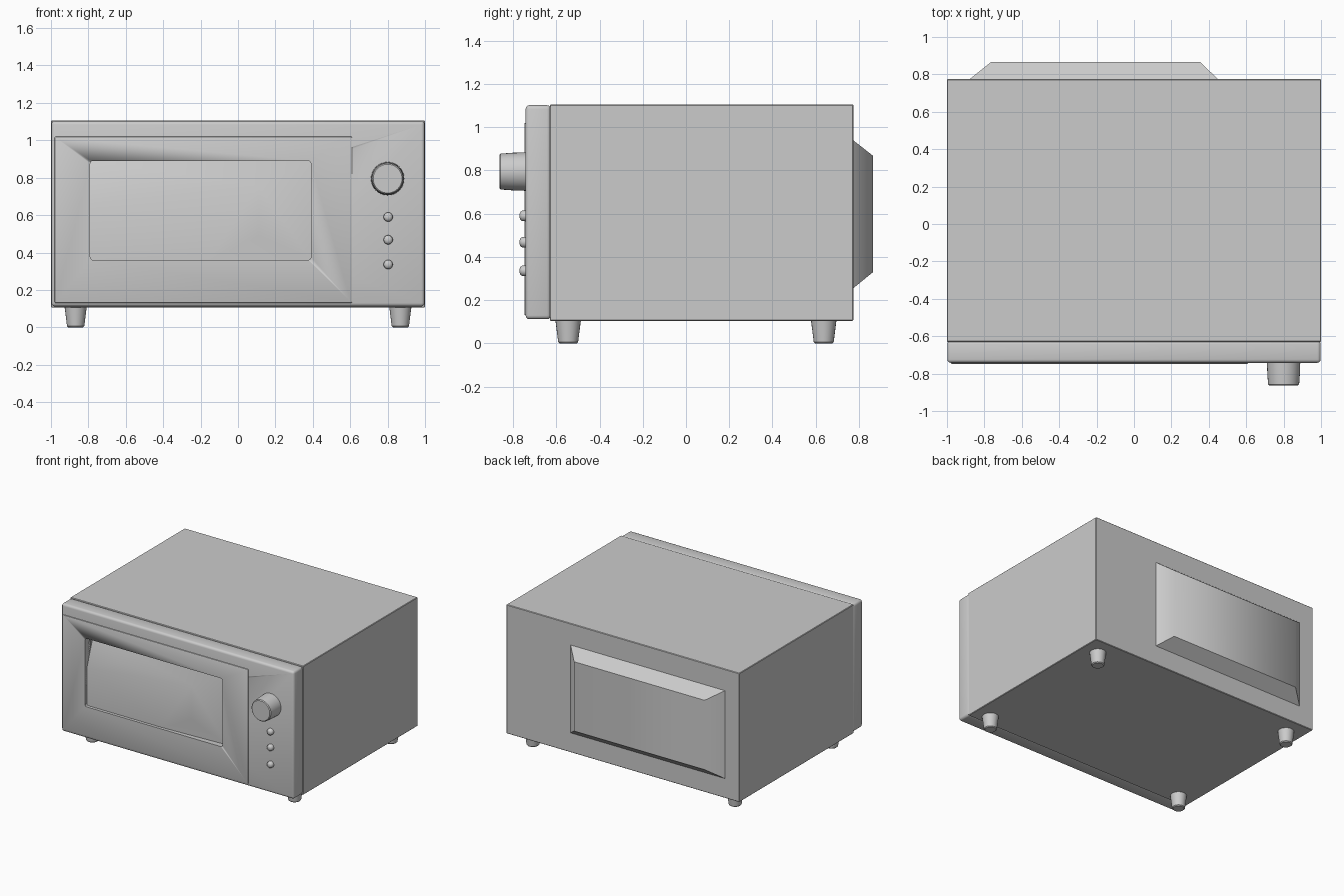
import bpy, bmesh, math

if "Cube" in bpy.data.objects:
    bpy.data.objects.remove(bpy.data.objects["Cube"])

def finish(o, angle=35):
    bpy.ops.object.select_all(action='DESELECT')
    o.select_set(True)
    bpy.context.view_layer.objects.active = o
    bpy.ops.object.shade_smooth_by_angle(angle=math.radians(angle))
    return o

def make(name, verts, faces):
    me = bpy.data.meshes.new(name)
    me.from_pydata(verts, [], faces)
    bm = bmesh.new()
    bm.from_mesh(me)
    bmesh.ops.recalc_face_normals(bm, faces=bm.faces)
    bm.to_mesh(me)
    bm.free()
    o = bpy.data.objects.new(name, me)
    bpy.context.collection.objects.link(o)
    return o

def box(name, x, y, z, bevel=0.0, segments=2):
    v = [(a, b, c) for a in x for b in y for c in z]
    f = [(0, 1, 3, 2), (4, 6, 7, 5), (0, 4, 5, 1), (2, 3, 7, 6), (0, 2, 6, 4), (1, 5, 7, 3)]
    o = make(name, v, f)
    if bevel:
        bm = bmesh.new()
        bm.from_mesh(o.data)
        bmesh.ops.bevel(bm, geom=bm.edges[:], offset=bevel, segments=segments,
                        profile=0.5, affect='EDGES')
        bm.to_mesh(o.data)
        bm.free()
    return finish(o)

def lathe(name, profile, loc, forward=False, n=32):
    """Closed solid from (radius, height) points; forward sends height to -y."""
    v, f = [], []
    for r, h in profile:
        for i in range(n):
            a = 2 * math.pi * i / n
            c, s = r * math.cos(a), r * math.sin(a)
            v.append((c, -h, s) if forward else (c, s, h))
    for k in range(len(profile) - 1):
        for i in range(n):
            j = (i + 1) % n
            f.append((k*n + i, k*n + j, k*n + n + j, k*n + n + i))
    f += [tuple(range(n)), tuple(range(len(v) - n, len(v)))]
    o = make(name, v, f)
    o.location = loc
    return finish(o)

# Main casing, front shell and raised door
box("casing", (-1, 1), (-0.63, 0.775), (0.105, 1.105), 0.004, 1)
shell = box("front_shell", (-0.998, 0.998), (-0.742, -0.625), (0.112, 1.102), 0.018, 3)
door = box("door", (-0.98, 0.61), (-0.748, -0.68), (0.13, 1.02), 0.006, 2)

# Window opening cut through shell and door
cutter = box("window_cutter", (-0.79, 0.39), (-0.9, -0.5), (0.36, 0.89), 0.015, 3)
cutter.hide_render = True
for o in (shell, door):
    m = o.modifiers.new("window", 'BOOLEAN')
    m.object = cutter
    m.operation = 'DIFFERENCE'
    m.solver = 'EXACT'
    dg = bpy.context.evaluated_depsgraph_get()
    me = bpy.data.meshes.new_from_object(o.evaluated_get(dg))
    o.modifiers.clear()
    o.data = me
bpy.data.objects.remove(cutter, do_unlink=True)

# Uneven pane set inside the window
pane = make("window_pane",
            [(-0.79, -0.725, 0.36), (-0.15, -0.725, 0.36), (0.11, -0.725, 0.49),
             (0.11, -0.725, 0.755), (-0.5, -0.725, 0.765), (-0.79, -0.725, 0.65),
             (-0.79, -0.64, 0.89), (0.39, -0.70, 0.89), (0.39, -0.70, 0.36)],
            [(0, 1, 2, 3, 4, 5), (5, 4, 6), (6, 4, 3, 7), (3, 2, 8, 7), (2, 1, 8)])
finish(pane, 80)

# Control knob and buttons
lathe("control_knob", [(0.089, 0), (0.087, 0.06), (0.083, 0.115), (0.077, 0.121)],
      (0.8, -0.742, 0.795), True)
for i, z in enumerate((0.59, 0.468, 0.336)):
    lathe(f"button_{i + 1}", [(0.025, 0), (0.024, 0.018), (0.018, 0.026), (0.008, 0.03)],
          (0.803, -0.74, z), True, 20)

# Tapered feet
for xn, x in (("left", -0.868), ("right", 0.868)):
    for yn, y in (("front", -0.545), ("back", 0.637)):
        lathe(f"{yn}_{xn}_foot", [(0.04, 0), (0.046, 0.006), (0.06, 0.115)], (x, y, 0), n=24)

# Chamfered housing on the back
def rect(x0, x1, z0, z1, y):
    return [(x0, y, z0), (x1, y, z0), (x1, y, z1), (x0, y, z1)]
back = make("back_housing",
            rect(-0.88, 0.45, 0.255, 0.94, 0.773) + rect(-0.765, 0.355, 0.33, 0.868, 0.865),
            [(0, 1, 2, 3), (4, 5, 6, 7)] + [(i, (i+1) % 4, 4 + (i+1) % 4, 4 + i) for i in range(4)])
finish(back, 50)
